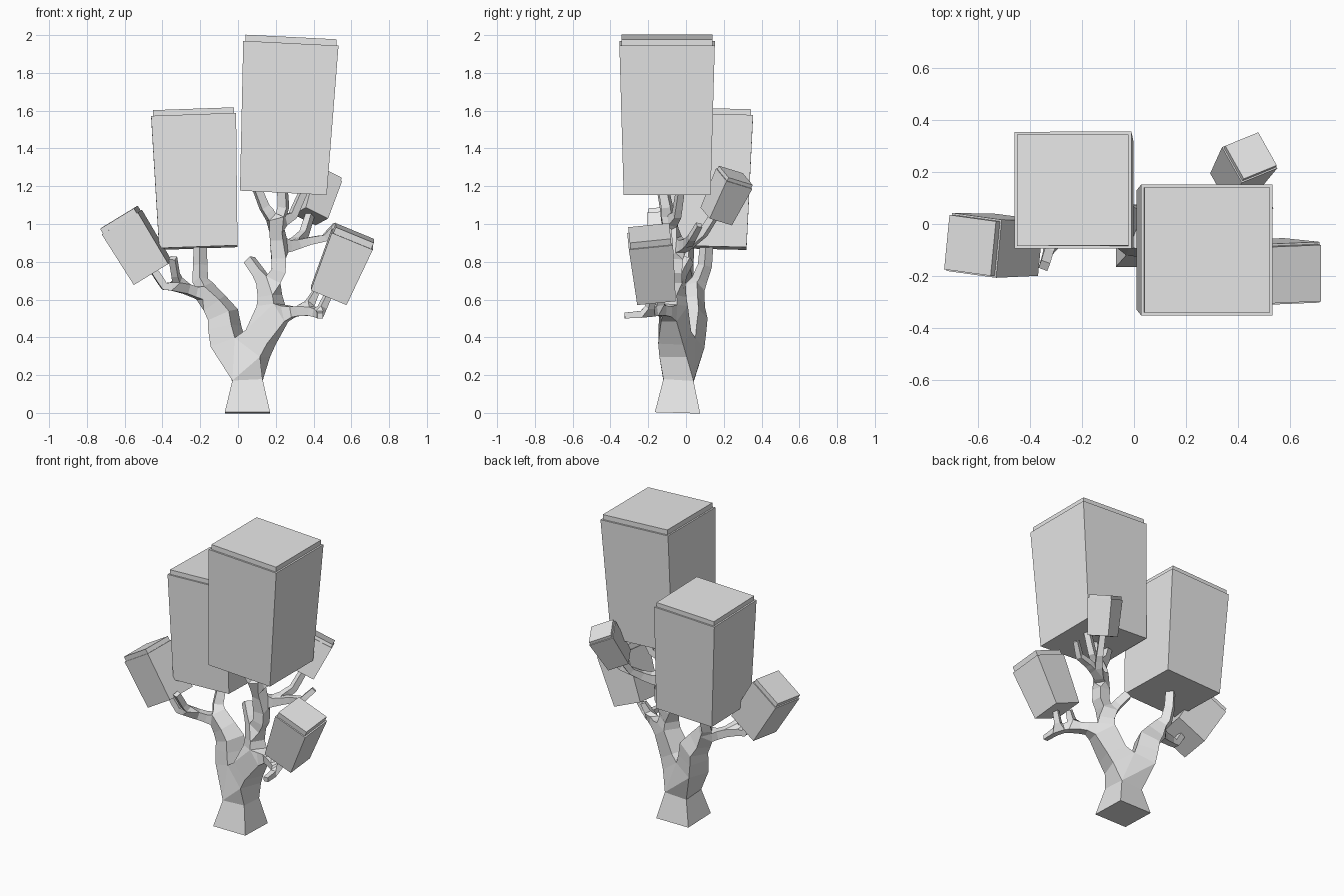
import bpy
import bmesh
from mathutils import Vector, Matrix

cube = bpy.data.objects.get("Cube")
if cube:
    bpy.data.objects.remove(cube, do_unlink=True)

# One plain grey for the whole model
grey = bpy.data.materials.new("plain grey")
grey.use_nodes = True
grey.diffuse_color = (0.8, 0.8, 0.8, 1)
grey.node_tree.nodes["Principled BSDF"].inputs["Base Color"].default_value = grey.diffuse_color


def add_object(name, mesh):
    mesh.materials.append(grey)
    obj = bpy.data.objects.new(name, mesh)
    bpy.context.collection.objects.link(obj)
    return obj


def foliage(name, base, top, base_width, top_width, depth, lid, inset):
    """Flared block from base to top centre, with a thin stepped lid."""
    base, top = Vector(base), Vector(top)
    axis = (top - base).normalized()
    back = Vector(depth)
    back = (back - axis * back.dot(axis)).normalized()
    side = back.cross(axis)
    height = (top - base).length

    bm = bmesh.new()
    bmesh.ops.create_cube(bm, size=1)
    for v in bm.verts:
        width = top_width if v.co.z > 0 else base_width
        v.co = Vector((v.co.x * width, v.co.y * width, (v.co.z + 0.5) * height))
    bm.faces.ensure_lookup_table()
    roof = max(bm.faces, key=lambda f: f.calc_center_median().z)
    bmesh.ops.inset_individual(bm, faces=[roof], thickness=inset)
    raised = bmesh.ops.extrude_discrete_faces(bm, faces=[roof])["faces"][0]
    bmesh.ops.translate(bm, verts=raised.verts, vec=(0, 0, lid))
    turn = Matrix((side, back, axis)).transposed().to_4x4()
    bmesh.ops.transform(bm, matrix=Matrix.Translation(base) @ turn, verts=bm.verts)
    bmesh.ops.recalc_face_normals(bm, faces=bm.faces)
    mesh = bpy.data.meshes.new(name)
    bm.to_mesh(mesh)
    bm.free()
    add_object(name, mesh)


# Leaf blocks
foliage("tall_foliage", (.24, -.1, 1.165), (.28, -.1, 1.957), .46, .505, (0, 1, 0), .033, .016)
foliage("left_rear_foliage", (-.21, .113, .875), (-.235, .13, 1.575), .415, .45, (0, 1, -.02), .03, .015)
foliage("outer_right_foliage", (-.45, -.08, .74), (-.615, -.082, 1.01), .215, .225, (.12, 1, .03), .03, .01)
foliage("outer_left_foliage", (.48, -.16, .62), (.605, -.19, .92), .205, .235, (0, 1, .1), .035, .012)
foliage("small_rear_foliage", (.385, .16, 1.04), (.445, .255, 1.24), .14, .162, (-.075, .135, -.04), .02, .008)

# Tree skeleton: each branch is a run of (x, y, z, radius) points
points, radii, edges = [], [], []


def grow(parent, *run):
    """Add a run of joints onto a parent joint and return their indices."""
    made = []
    for x, y, z, r in run:
        points.append((x, y, z))
        radii.append(r)
        made.append(len(points) - 1)
        if parent is not None:
            edges.append((parent, made[-1]))
        parent = made[-1]
    return made


# Trunk and the two main limbs
trunk = grow(None, (.05, -.045, 0, .12), (.05, -.04, .17, .08), (.04, -.03, .27, .085))
right = grow(trunk[-1], (-.06, .01, .38, .07), (-.08, .03, .52, .065), (-.16, .03, .63, .045))
grow(right[-1], (-.2, .07, .7, .03), (-.2, .1, .78, .027), (-.2, .11, .9, .025))
left = grow(trunk[-1], (.12, -.06, .4, .07), (.18, -.07, .51, .065), (.165, -.06, .66, .04))

# Right twigs
twig = grow(right[-1], (-.23, -.01, .64, .027), (-.31, -.06, .67, .025))
grow(twig[-1], (-.33, -.11, .73, .018), (-.345, -.16, .82, .018))
grow(twig[-1], (-.39, -.07, .67, .02), (-.45, -.08, .76, .018))

# Low left twigs
low = grow(left[1], (.29, -.1, .535, .028), (.36, -.15, .545, .025), (.43, -.2, .525, .02))
grow(low[1], (.41, -.13, .635, .016))
grow(low[2], (.435, -.325, .515, .015))
grow(low[2], (.485, -.17, .64, .016))

# Stub and upper left limb with its fork
grow(left[-1], (.11, -.03, .74, .027), (.06, .01, .81, .025))
upper = grow(left[-1], (.215, -.06, .75, .038), (.215, -.05, .88, .038), (.205, -.09, 1.0, .032))
grow(upper[-1], (.14, -.11, 1.09, .023), (.1, -.13, 1.19, .02))
grow(upper[-1], (.24, -.1, 1.09, .025), (.235, -.12, 1.19, .022))
grow(upper[-1], (.29, -.05, 1.045, .02), (.35, -.03, 1.18, .018))

# Side twigs below the tall block
spur = grow(upper[1], (.29, 0, .885, .026))
grow(spur[0], (.38, .02, .91, .02), (.46, .03, .925, .018), (.52, .07, .995, .015))
grow(spur[0], (.35, .09, .95, .02), (.385, .16, 1.06, .018))

# Square-section wood grown over the skeleton
mesh = bpy.data.meshes.new("tree_trunk")
mesh.from_pydata(points, edges, [])
tree = add_object("tree_trunk", mesh)
skin = tree.modifiers.new("wood", "SKIN")
skin.use_smooth_shade = False
skin.branch_smoothing = 0
for joint, r in zip(mesh.skin_vertices[0].data, radii):
    joint.radius = (r, r)
mesh.skin_vertices[0].data[0].use_root = True
